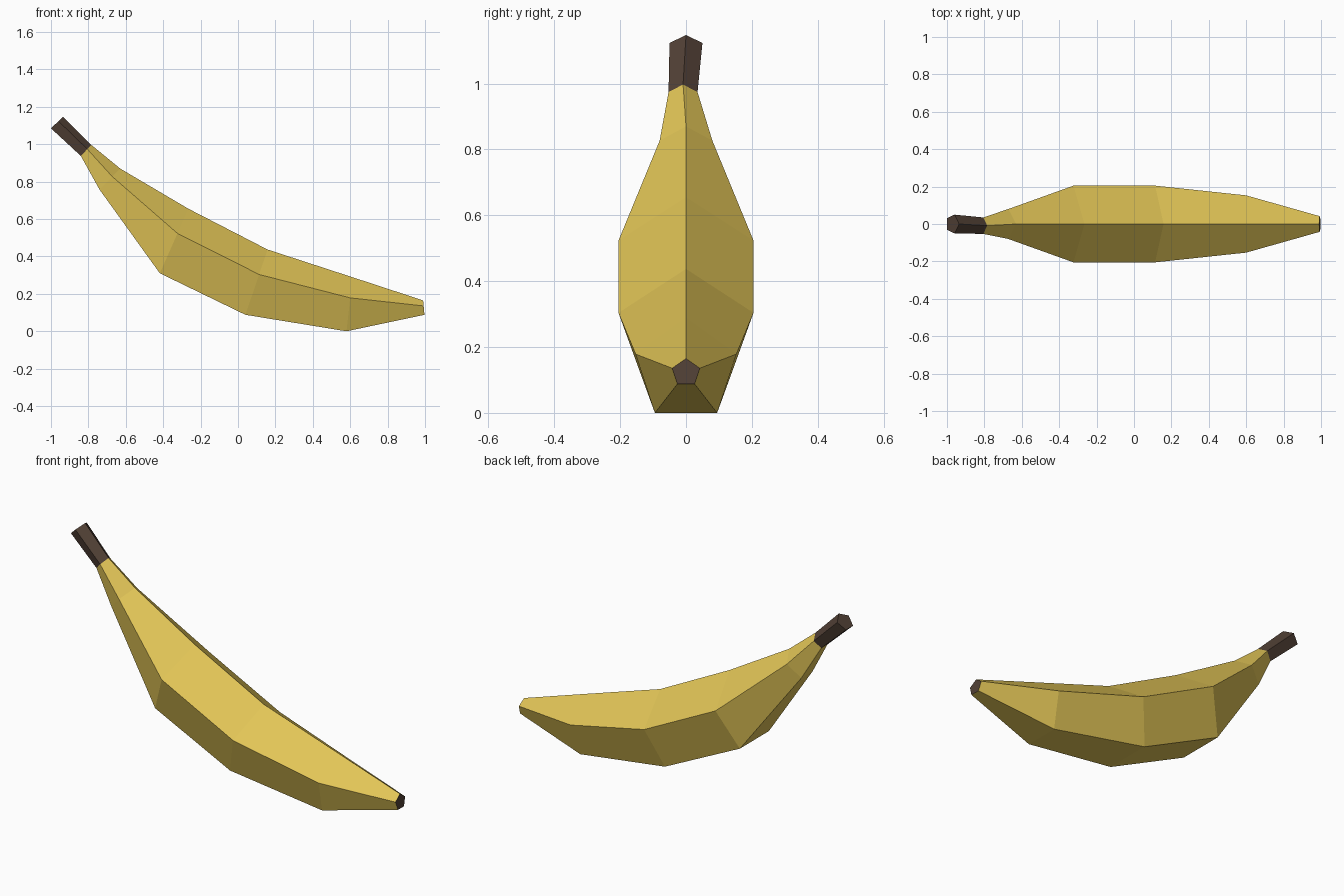
import bpy, bmesh
from mathutils import Vector

if "Cube" in bpy.data.objects:
    bpy.data.objects.remove(bpy.data.objects["Cube"])


def material(name, rgb):
    m = bpy.data.materials.new(name)
    m.diffuse_color = (*rgb, 1)
    m.use_nodes = True
    m.node_tree.nodes["Principled BSDF"].inputs["Base Color"].default_value = m.diffuse_color
    return m


YELLOW = material("banana yellow", (0.76, 0.56, 0.095))
BROWN = material("dark brown", (0.085, 0.053, 0.037))


def pentagon(bm, top, bottom, half_width, y=0.0):
    """Five-sided ring spanning top to bottom (x, z), point upwards."""
    t, b = Vector((top[0], y, top[1])), Vector((bottom[0], y, bottom[1]))
    spots = [(0, 0), (0.382, 1), (1, 0.618), (1, -0.618), (0.382, -1)]
    return [bm.verts.new(t.lerp(b, f) + Vector((0, s * half_width, 0))) for f, s in spots]


def loft(name, rings, mats, cap_start_mat, cap_end_mat):
    """Skin consecutive pentagon rings and close both ends."""
    bm = bmesh.new()
    loops = [pentagon(bm, *r) for r in rings]
    for a, b in zip(loops, loops[1:]):
        for i in range(5):
            j = (i + 1) % 5
            bm.faces.new((a[i], a[j], b[j], b[i]))
    bm.faces.new(loops[0]).material_index = cap_start_mat
    bm.faces.new(loops[-1]).material_index = cap_end_mat
    bmesh.ops.recalc_face_normals(bm, faces=bm.faces)
    mesh = bpy.data.meshes.new(name)
    bm.to_mesh(mesh)
    bm.free()
    for m in mats:
        mesh.materials.append(m)
    ob = bpy.data.objects.new(name, mesh)
    bpy.context.collection.objects.link(ob)
    return ob


# Ring where the stalk meets the fruit, slightly off to one side
neck = ((-0.785, 0.997), (-0.84, 0.937), 0.044, -0.009)

# Fruit: curved body with a dark blossom tip on the end face
loft("fruit", [
    neck,
    ((-0.63, 0.87), (-0.74, 0.757), 0.08),
    ((-0.265, 0.655), (-0.418, 0.31), 0.205),
    ((0.158, 0.437), (0.04, 0.088), 0.205),
    ((0.612, 0.289), (0.58, 0.0), 0.153),
    ((0.99, 0.165), (0.997, 0.088), 0.042),
], [YELLOW, BROWN], 0, 1)

# Stalk
loft("stalk", [neck, ((-0.935, 1.147), (-1.0, 1.085), 0.05)], [BROWN], 0, 0)
